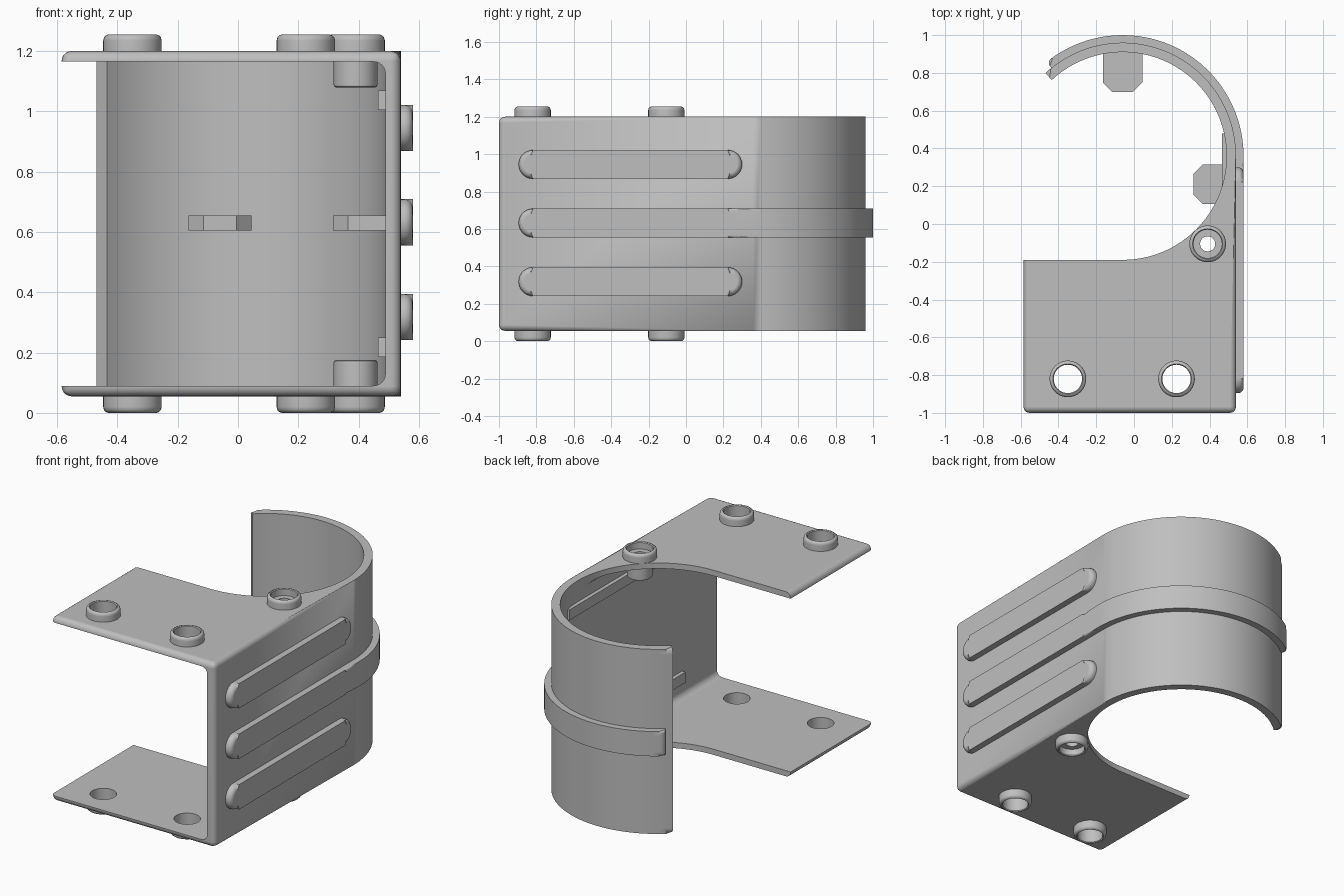
import bpy, bmesh, math
from mathutils import Matrix, Vector

if "Cube" in bpy.data.objects:
    bpy.data.objects.remove(bpy.data.objects["Cube"])

CX, CY = -0.06, 0.36          # centre of the curved cradle
MID = 0.6275                  # mirror height
Z0, Z1 = 0.055, 1.20          # shell bottom and top

grey = bpy.data.materials.new("light_grey")
grey.diffuse_color = (0.52, 0.52, 0.52, 1)
grey.use_nodes = True
grey.node_tree.nodes["Principled BSDF"].inputs["Base Color"].default_value = grey.diffuse_color


def finish(bm, name):
    bmesh.ops.recalc_face_normals(bm, faces=bm.faces[:])
    me = bpy.data.meshes.new(name)
    bm.to_mesh(me)
    bm.free()
    ob = bpy.data.objects.new(name, me)
    bpy.context.collection.objects.link(ob)
    me.materials.append(grey)
    return ob


def activate(ob):
    bpy.ops.object.select_all(action='DESELECT')
    ob.select_set(True)
    bpy.context.view_layer.objects.active = ob


def smooth(ob):
    activate(ob)
    bpy.ops.object.shade_smooth_by_angle(angle=math.radians(30))
    wn = ob.modifiers.new("even_shading", 'WEIGHTED_NORMAL')
    wn.keep_sharp = True


def arc(r, a0, a1, n, cx=CX, cy=CY):
    return [(cx + r * math.cos(math.radians(a0 + (a1 - a0) * i / n)),
             cy + r * math.sin(math.radians(a0 + (a1 - a0) * i / n)))
            for i in range(n + 1)]


def prism(bm, pts, z0, z1, rim=(), uprights=(), bevel=0.0, bottom=True):
    """Extrude an outline; round the chosen rim edges and upright edges."""
    lo = [bm.verts.new((x, y, z0)) for x, y in pts]
    hi = [bm.verts.new((x, y, z1)) for x, y in pts]
    n = len(pts)
    bm.faces.new(lo[::-1])
    bm.faces.new(hi)
    for i in range(n):
        j = (i + 1) % n
        bm.faces.new((lo[i], lo[j], hi[j], hi[i]))
    edges = [bm.edges.get((hi[i], hi[(i + 1) % n])) for i in rim]
    if bottom:
        edges += [bm.edges.get((lo[i], lo[(i + 1) % n])) for i in rim]
    edges += [bm.edges.get((lo[i], hi[i])) for i in uprights]
    if edges:
        bmesh.ops.bevel(bm, geom=edges, offset=bevel, segments=5,
                        profile=0.5, affect='EDGES')


def cut(ob, cutter):
    mod = ob.modifiers.new("cut", 'BOOLEAN')
    mod.operation, mod.solver, mod.object = 'DIFFERENCE', 'EXACT', cutter
    cutter.hide_render = True
    activate(ob)
    bpy.ops.object.modifier_apply(modifier=mod.name)
    bpy.data.objects.remove(cutter)


def lathe(name, profile, x, y, flip):
    """Revolve a closed (radius, z) profile; flip makes the lower twin."""
    bm = bmesh.new()
    n = 40
    rings = []
    for k in range(n):
        a = 2 * math.pi * k / n
        rings.append([bm.verts.new((x + r * math.cos(a), y + r * math.sin(a),
                                    2 * MID - z if flip else z)) for r, z in profile])
    m = len(profile)
    for k in range(n):
        a, b = rings[k], rings[(k + 1) % n]
        for i in range(m):
            j = (i + 1) % m
            bm.faces.new((a[i], b[i], b[j], a[j]))
    smooth(finish(bm, name))


# shell: side wall, two plates and curved cradle, as one rounded solid
outer = [(-0.585, -0.19), (-0.585, -1.0), (0.54, -1.0)] + arc(0.60, 0, 133, 36)
inner = arc(0.55, 133, -90, 64)
bm = bmesh.new()
prism(bm, outer + inner, Z0, Z1, rim=range(len(outer) - 1), uprights=(1, 2), bevel=0.033)
shell = finish(bm, "shell")

# hollow between the plates, with filleted inner corners
bm = bmesh.new()
bmesh.ops.create_cube(bm, size=1, matrix=Matrix.Translation((-0.2555, -0.4, MID))
                      @ Matrix.Diagonal((1.489, 1.5, 1.075, 1)))
side = [e for e in bm.edges if all(v.co.x > 0.4 for v in e.verts)
        and abs(e.verts[0].co.y - e.verts[1].co.y) > 1]
bmesh.ops.bevel(bm, geom=side, offset=0.04, segments=6, profile=0.5, affect='EDGES')
cut(shell, finish(bm, "hollow_cutter"))

# holes through both plates
RINGS = [(-0.35, -0.82), (0.225, -0.82)]
BOSS = (0.39, -0.105)
bm = bmesh.new()
for (x, y), r in [(p, 0.075) for p in RINGS] + [(BOSS, 0.04)]:
    bmesh.ops.create_cone(bm, cap_ends=True, segments=40, radius1=r, radius2=r, depth=2,
                          matrix=Matrix.Translation((x, y, MID)))
cut(shell, finish(bm, "hole_cutter"))
smooth(shell)

# collars around the holes, and stepped screw bosses, top and bottom
LIP = [(0.097, 1.235), (0.094, 1.246), (0.088, 1.252), (0.08, 1.255), (0.075, 1.25)]
collar = [(0.075, 1.19), (0.097, 1.19)] + LIP
boss = [(0.04, 1.08), (0.066, 1.08), (0.071, 1.083), (0.073, 1.09), (0.073, 1.18),
        (0.097, 1.18)] + LIP + [(0.075, 1.21), (0.04, 1.21)]
for flip, level in ((False, "upper"), (True, "lower")):
    for i, (x, y) in enumerate(RINGS):
        lathe(f"{level}_collar_{i + 1}", collar, x, y, flip)
    lathe(f"{level}_screw_boss", boss, *BOSS, flip)


# raised ribs on the side wall: pill outline stood up against the wall
def side_rib(name, zc, y0=-0.895, y1=0.30, r=0.077):
    pts = arc(r, -90, 90, 14, y1 - r, 0) + arc(r, 90, 270, 14, y0 + r, 0)
    bm = bmesh.new()
    prism(bm, pts, 0.52, 0.58, rim=range(len(pts)), bevel=0.028, bottom=False)
    for v in bm.verts:                      # (y, z, x) to (x, y, z)
        v.co = Vector((v.co.z, v.co.x, v.co.y + zc))
    smooth(finish(bm, name))


side_rib("upper_rib", 0.945)
side_rib("middle_rib", 0.632)
side_rib("lower_rib", 0.318)

# band continuing the middle rib around the cradle
band_out = [(0.58, 0.10)] + arc(0.64, 0, 129, 36)
band_in = arc(0.58, 129, 0, 36) + [(0.52, 0.10)]
bm = bmesh.new()
prism(bm, band_out + band_in, 0.555, 0.709, rim=range(len(band_out) - 1),
      uprights=(len(band_out) - 1,), bevel=0.028)
smooth(finish(bm, "cradle_band"))

# chamfered tabs inside the cradle
TABS = {"back_tab": [(-0.165, 0.92), (-0.165, 0.75), (-0.115, 0.70), (-0.005, 0.70),
                     (0.045, 0.75), (0.045, 0.92)],
        "side_tab": [(0.51, 0.315), (0.365, 0.315), (0.315, 0.265), (0.315, 0.155),
                     (0.365, 0.105), (0.51, 0.105)]}
for name, pts in TABS.items():
    bm = bmesh.new()
    prism(bm, pts, 0.605, 0.655)
    finish(bm, name)

# guide rails on the inner wall
for name, z in (("upper_rail", 1.005), ("lower_rail", 0.185)):
    bm = bmesh.new()
    prism(bm, [(0.465, -0.66), (0.51, -0.66), (0.51, 0.48), (0.465, 0.48)], z, z + 0.065)
    finish(bm, name)
